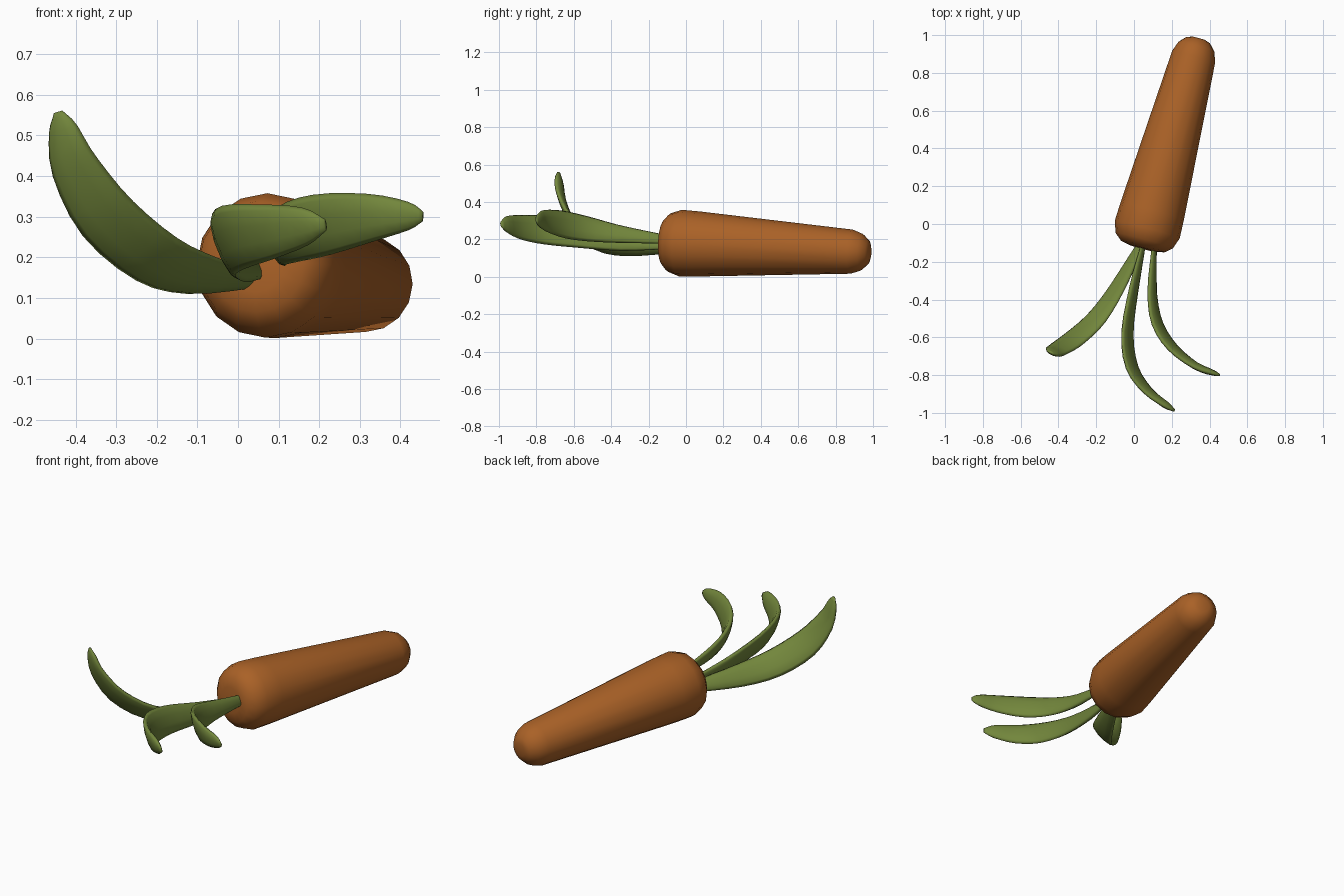
import bpy, bmesh, math
from mathutils import Vector

if "Cube" in bpy.data.objects:
    bpy.data.objects.remove(bpy.data.objects["Cube"])


def material(name, rgb):
    m = bpy.data.materials.new(name)
    m.diffuse_color = (*rgb, 1)
    m.use_nodes = True
    m.node_tree.nodes["Principled BSDF"].inputs["Base Color"].default_value = m.diffuse_color
    return m


def loft(name, rings, mat):
    """Skin a list of closed rings, capping both ends."""
    bm = bmesh.new()
    loops = [[bm.verts.new(p) for p in ring] for ring in rings]
    n = len(loops[0])
    for a, b in zip(loops, loops[1:]):
        for i in range(n):
            j = (i + 1) % n
            bm.faces.new((a[i], a[j], b[j], b[i]))
    bm.faces.new(loops[0][::-1])
    bm.faces.new(loops[-1])
    bmesh.ops.recalc_face_normals(bm, faces=bm.faces)
    mesh = bpy.data.meshes.new(name)
    bm.to_mesh(mesh)
    bm.free()
    mesh.materials.append(mat)
    for p in mesh.polygons:
        p.use_smooth = True
    obj = bpy.data.objects.new(name, mesh)
    bpy.context.collection.objects.link(obj)
    return obj


def ellipse(c, u, v, n):
    return [c + u * math.cos(2 * math.pi * i / n) + v * math.sin(2 * math.pi * i / n)
            for i in range(n)]


def spline(pts, steps=3):
    """Catmull-Rom through points of any dimension."""
    p = [Vector(q) for q in pts]
    p = [2 * p[0] - p[1]] + p + [2 * p[-1] - p[-2]]
    out = []
    for a, b, c, d in zip(p, p[1:], p[2:], p[3:]):
        for k in range(steps):
            t = k / steps
            out.append(0.5 * (2 * b + (c - a) * t + (2 * a - 5 * b + 4 * c - d) * t * t
                              + (3 * b - a - 3 * c + d) * t ** 3))
    return out + [p[-2]]


orange = material("carrot_orange", (0.40, 0.12, 0.02))
green = material("leaf_green", (0.17, 0.24, 0.045))

# Root: tapered 16-sided body, (distance along axis, radius)
start = Vector((0.07, -0.03, 0.18))
axis = Vector((0.247, 0.92, -0.046)).normalized()
up = (Vector((0, 0, 1)) - axis * axis.z).normalized()
side = axis.cross(up)
profile = [(-0.102, 0.07), (-0.092, 0.12), (-0.06, 0.157), (0.0, 0.178), (0.10, 0.174),
           (0.95, 0.118), (1.005, 0.098), (1.04, 0.065), (1.05, 0.035)]
loft("root", [ellipse(start + axis * s, up * r, side * r, 16) for s, r in profile], orange)


# Leaves: centre line with blade width as the fourth value
def leaf(name, path, blade):
    pts = spline(path)
    rings = []
    for i, q in enumerate(pts):
        a, b = pts[max(i - 1, 0)], pts[min(i + 1, len(pts) - 1)]
        t = Vector((b - a)[:3]).normalized()
        w = Vector(blade)
        w = (w - t * w.dot(t)).normalized()
        h = max(q[3], 0.012) / 2
        rings.append(ellipse(Vector(q[:3]), w * h, t.cross(w) * min(h * 0.4, 0.018), 10))
    loft(name, rings, green)


leaf("leaf_left", [(0.06, -0.07, 0.145, 0.05), (0.03, -0.12, 0.145, 0.06),
                   (-0.09, -0.34, 0.155, 0.12), (-0.20, -0.50, 0.195, 0.15),
                   (-0.32, -0.61, 0.295, 0.155), (-0.40, -0.665, 0.42, 0.125),
                   (-0.43, -0.68, 0.515, 0.08), (-0.443, -0.68, 0.558, 0.025)],
     (0.07, -0.05, 0.10))
leaf("leaf_middle", [(0.06, -0.07, 0.17, 0.045), (0.045, -0.13, 0.172, 0.055),
                     (0.0, -0.34, 0.187, 0.105), (-0.035, -0.58, 0.225, 0.15),
                     (-0.01, -0.76, 0.25, 0.165), (0.07, -0.88, 0.263, 0.14),
                     (0.165, -0.955, 0.277, 0.095), (0.215, -0.988, 0.28, 0.03)],
     (-0.4, 0, 1))
leaf("leaf_right", [(0.11, -0.08, 0.20, 0.045), (0.105, -0.16, 0.206, 0.06),
                    (0.097, -0.37, 0.23, 0.105), (0.125, -0.53, 0.257, 0.145),
                    (0.205, -0.655, 0.28, 0.155), (0.325, -0.75, 0.298, 0.12),
                    (0.42, -0.788, 0.302, 0.07), (0.455, -0.80, 0.30, 0.025)],
     (-0.4, 0, 1))
